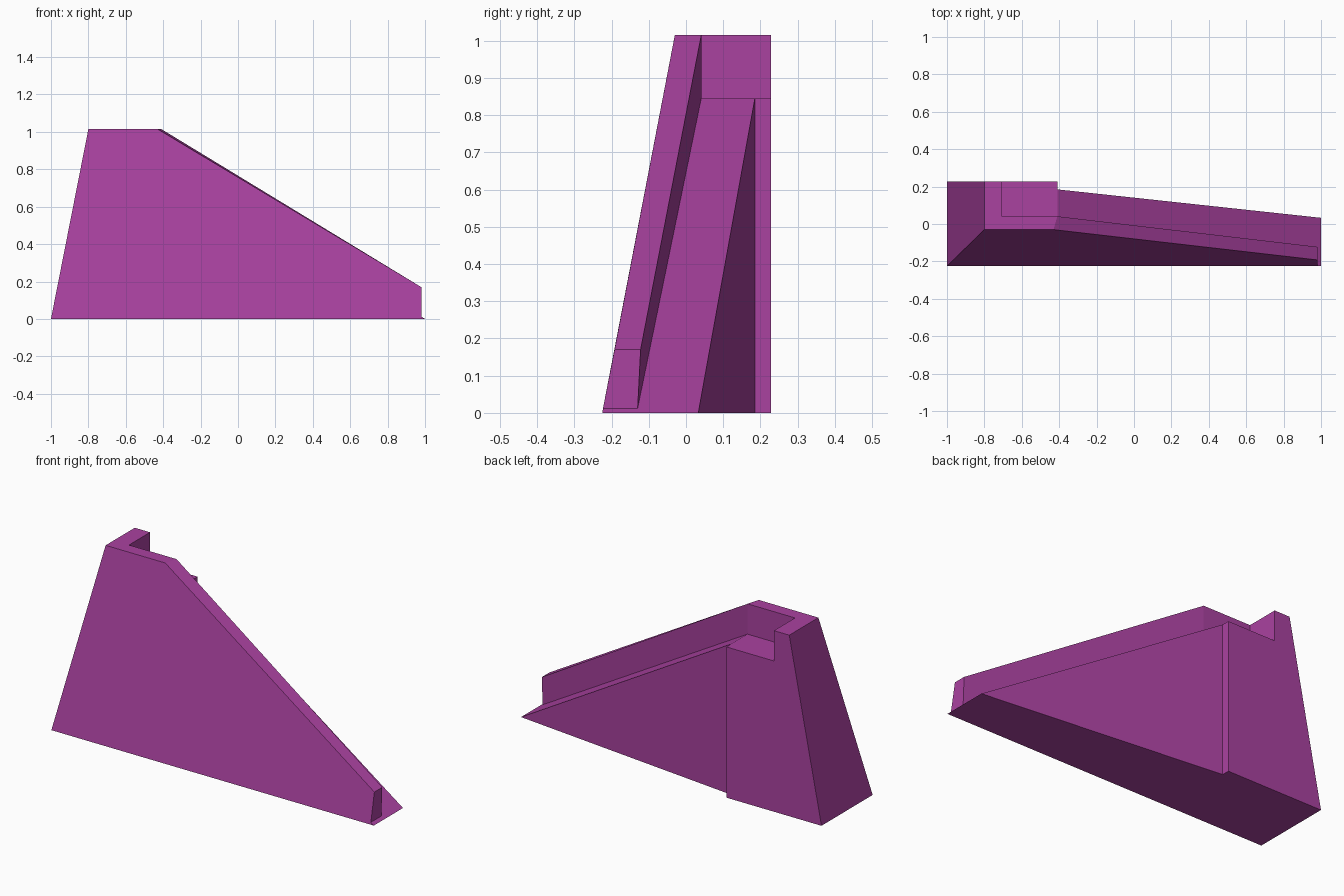
import bpy
import bmesh

if "Cube" in bpy.data.objects:
    bpy.data.objects.remove(bpy.data.objects["Cube"])

# Main heights and positions
TOP, DECK = 1.015, 0.845
FRONT, BACK = -0.225, 0.228
TOWER_X, END_X = -0.41, 0.98

# Named corner points
P = {
    # ground outline
    "A": (-1, FRONT, 0), "B": (1, FRONT, 0), "C": (1, 0.033, 0),
    "D": (TOWER_X, 0.185, 0), "E": (TOWER_X, BACK, 0), "F": (-1, BACK, 0),
    # parapet top around the platform
    "G": (-0.8, -0.03, TOP), "H": (-0.43, -0.03, TOP), "I": (TOWER_X, 0.041, TOP),
    "J": (-0.705, 0.041, TOP), "K": (-0.705, BACK, TOP), "L": (-0.8, BACK, TOP),
    # sunken platform
    "M": (-0.705, 0.041, DECK), "N": (TOWER_X, 0.041, DECK), "O": (TOWER_X, 0.185, DECK),
    "Q": (TOWER_X, BACK, DECK), "R": (-0.705, BACK, DECK),
    # low end of the sloping parapet
    "S": (END_X, -0.192, 0.17), "T": (END_X, -0.122, 0.17),
    "U": (END_X, -0.13, 0.012), "V": (END_X, -0.223, 0.012),
}

FACES = [
    "ABCDEF",            # underside
    "ABVSHG", "AGLF",    # leaning front and left walls
    "FLKRQE", "EQOD",    # tower back and its side step
    "DOC", "NOCBVU",     # ramp back and ramp floor
    "MNOQR",             # platform
    "MRKJ", "MJIN", "NITU",  # inner parapet walls
    "UTSV",              # parapet end
    "GHIJKL", "HITS",    # parapet tops
]

bm = bmesh.new()
verts = {name: bm.verts.new(co) for name, co in P.items()}
for face in FACES:
    bm.faces.new([verts[c] for c in face])
bmesh.ops.recalc_face_normals(bm, faces=bm.faces)

mesh = bpy.data.meshes.new("ramp_wall")
bm.to_mesh(mesh)
bm.free()

purple = bpy.data.materials.new("purple")
purple.diffuse_color = (0.40, 0.054, 0.352, 1)
purple.use_nodes = True
purple.node_tree.nodes["Principled BSDF"].inputs["Base Color"].default_value = purple.diffuse_color
mesh.materials.append(purple)

wall = bpy.data.objects.new("ramp_wall", mesh)
bpy.context.collection.objects.link(wall)
